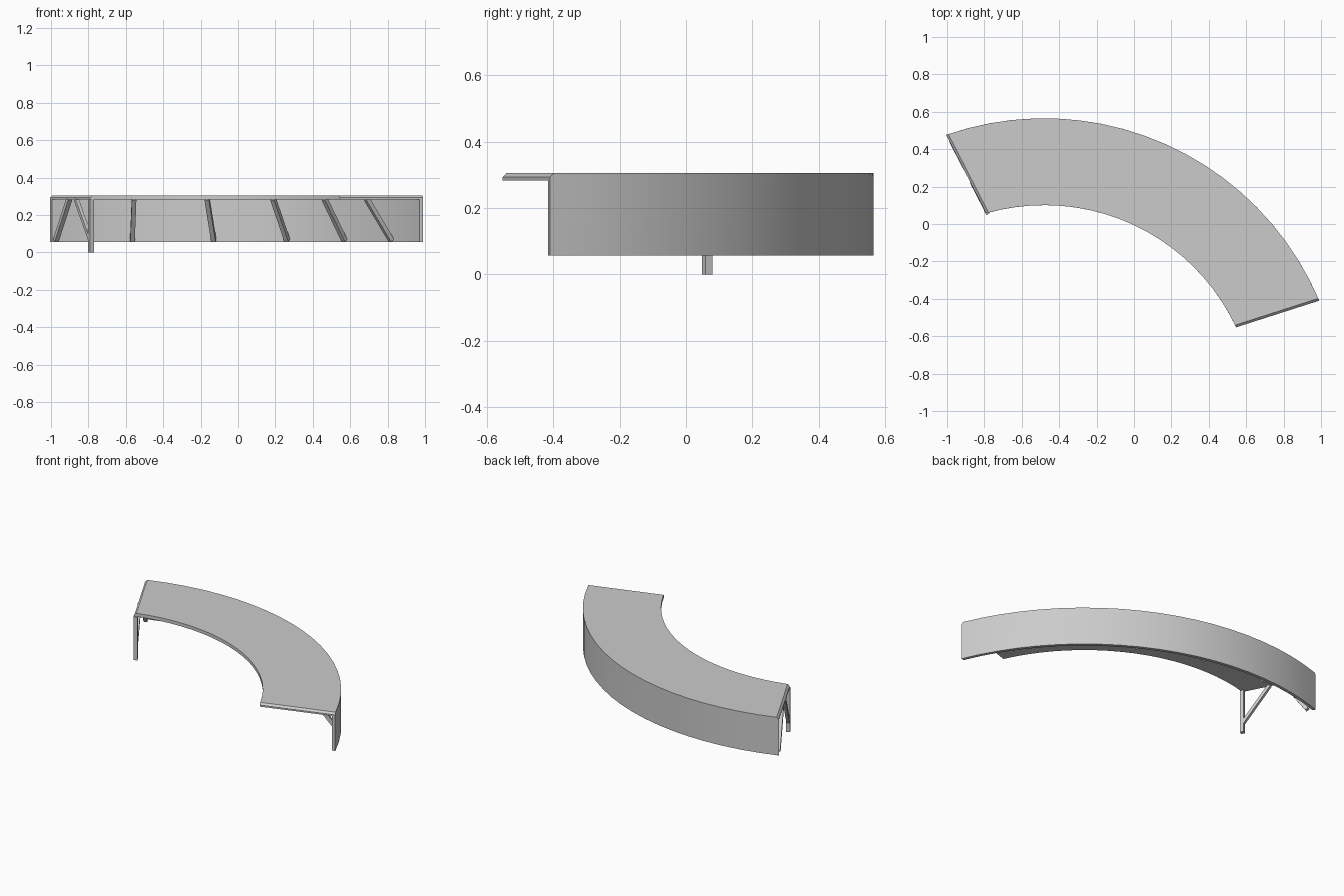
import bpy, bmesh, math
from mathutils import Vector

if "Cube" in bpy.data.objects:
    bpy.data.objects.remove(bpy.data.objects["Cube"])

CX, CY = -0.48, -1.031            # centre of the arc
RI, RW, RO = 1.132, 1.576, 1.596  # inner edge, inside of wall, outer edge
TOP, UNDER, CHAMFER, LOW = 0.305, 0.283, 0.293, 0.057
SEGMENTS = 20

metal = bpy.data.materials.new("plain grey")
metal.diffuse_color = (0.6, 0.6, 0.6, 1)
metal.use_nodes = True
metal.node_tree.nodes["Principled BSDF"].inputs["Base Color"].default_value = metal.diffuse_color


def finish(name, bm):
    bmesh.ops.recalc_face_normals(bm, faces=bm.faces[:])
    mesh = bpy.data.meshes.new(name)
    bm.to_mesh(mesh)
    bm.free()
    mesh.materials.append(metal)
    ob = bpy.data.objects.new(name, mesh)
    bpy.context.collection.objects.link(ob)
    return ob


def polar(r, deg, z):
    a = math.radians(deg)
    return Vector((CX + r * math.cos(a), CY + r * math.sin(a), z))


def arc_point(r, z, t):
    """Point on the arc at fraction t; the ends are slightly skewed from radial."""
    k = (r - RI) / (RO - RI)
    left, right = 105.9 + 3.3 * k, 25.0 - 2.1 * k
    if z == TOP:                   # chamfer along both end edges
        inset = math.degrees(0.013 / r)
        left, right = left - inset, right + inset
    return polar(r, left + (right - left) * t, z)


def bar(name, p, q, side, size=0.024):
    """Square bar from p to q, with one pair of faces square to side."""
    p, q = Vector(p), Vector(q)
    side = Vector(side).normalized()
    up = (q - p).cross(side).normalized()
    h = size / 2
    bm = bmesh.new()
    rings = [[bm.verts.new(c + side * a * h + up * b * h)
              for a, b in ((-1, -1), (1, -1), (1, 1), (-1, 1))] for c in (p, q)]
    for i in range(4):
        j = (i + 1) % 4
        bm.faces.new((rings[0][i], rings[0][j], rings[1][j], rings[1][i]))
    bm.faces.new(rings[0])
    bm.faces.new(rings[1])
    return finish(name, bm)


# Curved deck with hanging outer wall, swept as one L-shaped section
section = [(RI, UNDER), (RI, CHAMFER), (RI, TOP), (RO, TOP),
           (RO, CHAMFER), (RO, LOW), (RW, LOW), (RW, UNDER)]
bm = bmesh.new()
rows = [[bm.verts.new(arc_point(r, z, i / SEGMENTS)) for r, z in section]
        for i in range(SEGMENTS + 1)]
for a, b in zip(rows, rows[1:]):
    for i in range(8):
        j = (i + 1) % 8
        bm.faces.new((a[i], a[j], b[j], b[i]))
for row in (rows[0], rows[-1]):
    bm.faces.new([row[i] for i in (1, 2, 3, 4)])
    bm.faces.new([row[i] for i in (0, 1, 4, 7)])
    bm.faces.new([row[i] for i in (7, 4, 5, 6)])
deck = finish("curved_deck", bm)
bpy.context.view_layer.objects.active = deck
deck.select_set(True)
bpy.ops.object.shade_smooth_by_angle(angle=math.radians(30))

# Diagonal braces between the wall foot and the deck underside
for n, deg in enumerate((34, 48, 61.7, 77.1, 93.1)):
    a = math.radians(deg)
    bar(f"wall_brace_{n + 1}", polar(1.568, deg, 0.064), polar(1.41, deg, 0.284),
        (-math.sin(a), math.cos(a), 0))

# Supports along the left end, parallel to the end edge
edge = Vector((-0.46, 0.888, 0))
across = Vector((0.888, 0.46, 0))
foot = Vector((-0.785, 0.064, 0))
wall_foot = Vector((-0.974, 0.437, 0.064))
bar("end_wall_brace", wall_foot, wall_foot - edge * 0.155 + Vector((0, 0, 0.22)), across)
bar("end_leg", foot, foot + Vector((0, 0, 0.284)), across)
bar("end_leg_brace", foot + Vector((0, 0, 0.06)),
    foot + edge * 0.175 + Vector((0, 0, 0.284)), across, 0.02)
